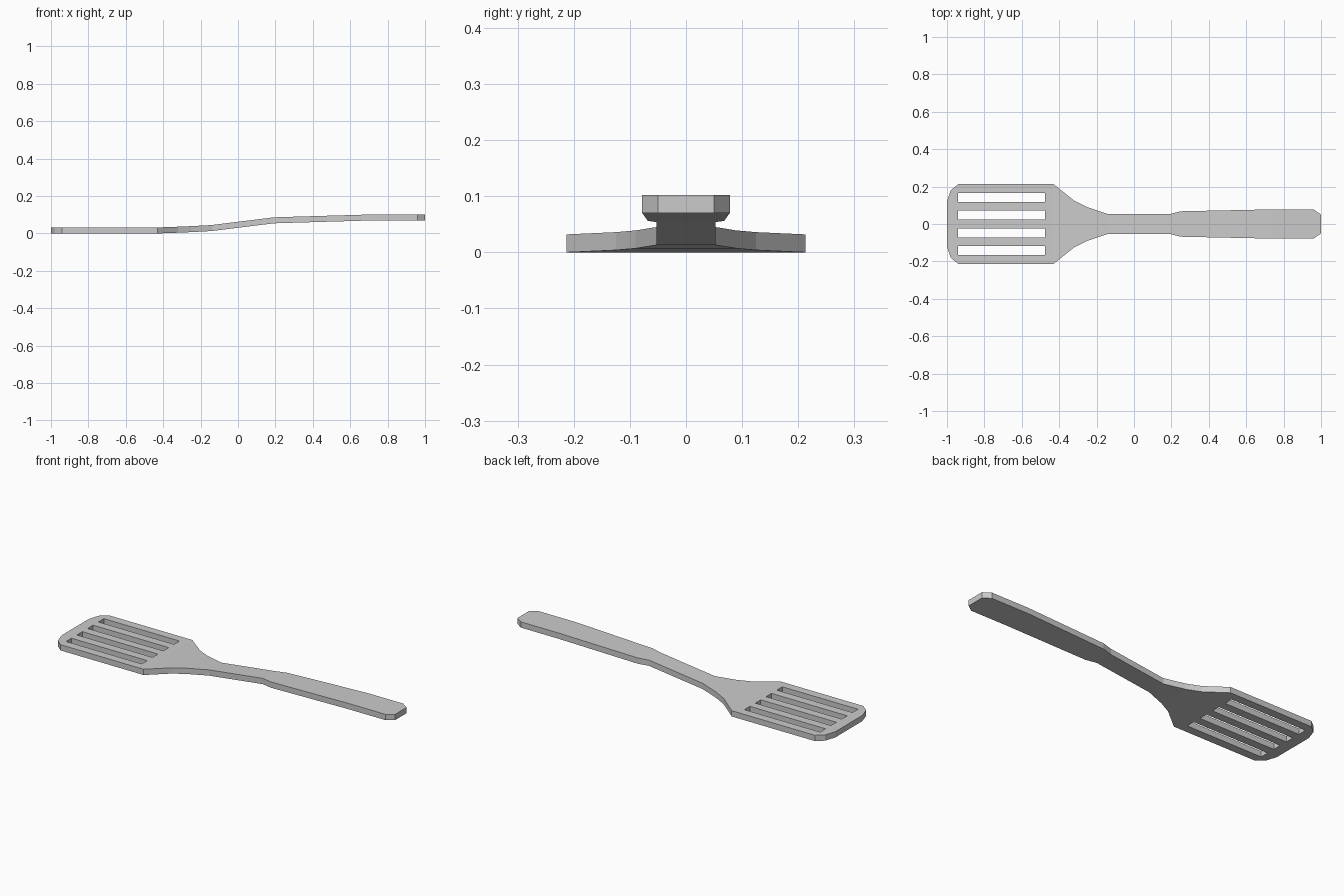
import bpy, bmesh

if "Cube" in bpy.data.objects:
    bpy.data.objects.remove(bpy.data.objects["Cube"])

THICK = 0.032
# stations along the length: x, half width, underside height
STATIONS = [
    (-1.0, 0.12, 0), (-0.98, 0.18, 0), (-0.94, 0.213, 0), (-0.43, 0.213, 0),
    (-0.32, 0.125, 0.004), (-0.25, 0.09, 0.007), (-0.14, 0.053, 0.013),
    (0.19, 0.053, 0.054), (0.25, 0.068, 0.056), (0.73, 0.078, 0.070),
    (0.96, 0.078, 0.070), (1.0, 0.05, 0.070),
]


def make_object(name, bm):
    bmesh.ops.recalc_face_normals(bm, faces=bm.faces)
    mesh = bpy.data.meshes.new(name)
    bm.to_mesh(mesh)
    bm.free()
    obj = bpy.data.objects.new(name, mesh)
    bpy.context.collection.objects.link(obj)
    return obj


# one-piece blade, neck and handle, lofted through rectangular sections
bm = bmesh.new()
rings = [[bm.verts.new((x, y, z + dz)) for y, dz in
          ((-w, 0), (w, 0), (w, THICK), (-w, THICK))] for x, w, z in STATIONS]
for a, b in zip(rings, rings[1:]):
    for i in range(4):
        j = (i + 1) % 4
        bm.faces.new((a[i], a[j], b[j], b[i]))
bm.faces.new(rings[0])
bm.faces.new(rings[-1])
spatula = make_object("spatula", bm)

# four long slots through the blade
bm = bmesh.new()
for y in (-0.142, -0.047, 0.047, 0.142):
    box = bmesh.ops.create_cube(bm, size=1)["verts"]
    bmesh.ops.scale(bm, vec=(0.465, 0.048, 0.2), verts=box)
    bmesh.ops.translate(bm, vec=(-0.7075, y, 0), verts=box)
cutter = make_object("slot_cutter", bm)
cutter.hide_render = True
cutter.hide_viewport = True

cut = spatula.modifiers.new("slots", "BOOLEAN")
cut.operation = "DIFFERENCE"
cut.solver = "EXACT"
cut.object = cutter
